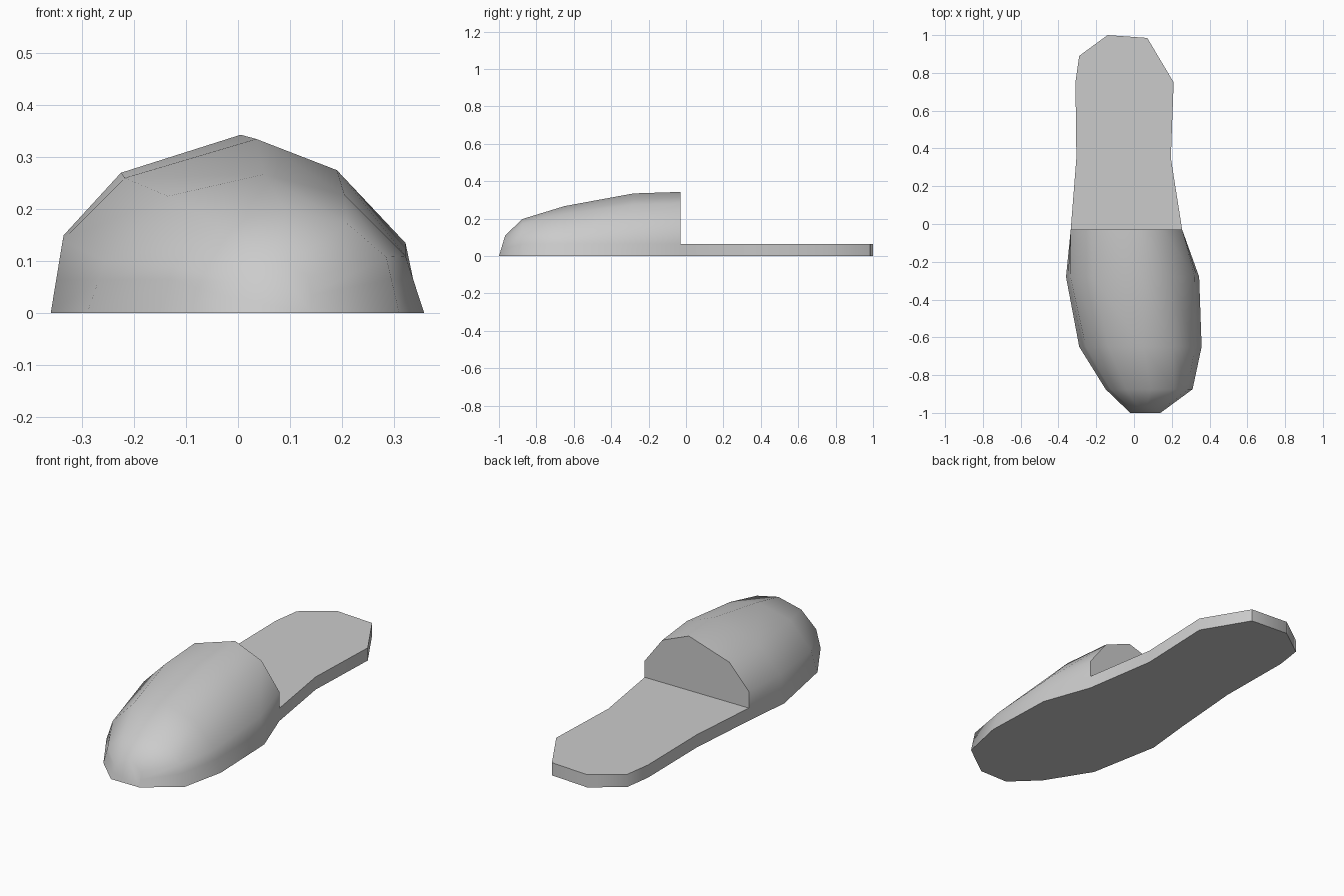
import bpy, bmesh, math

if "Cube" in bpy.data.objects:
    bpy.data.objects.remove(bpy.data.objects["Cube"])

SOLE = 0.065   # sole thickness
BACK = -0.03   # where the upper opens

bm = bmesh.new()


def add_face(verts):
    return bm.faces.new(verts)


# Upper: cross-sections from the opening to the toe, (y, [(x, z) left to right])
sections = [
    (BACK, [(-.335, 0), (-.335, .15), (-.225, .27), (.005, .343), (.155, .282), (.255, .15), (.255, 0)]),
    (-.28, [(-.36, 0), (-.337, .14), (-.218, .26), (.035, .335), (.19, .275), (.322, .135), (.345, 0)]),
    (-.65, [(-.29, 0), (-.255, .10), (-.135, .225), (.05, .267), (.205, .227), (.322, .11), (.358, 0)]),
    (-.875, [(-.15, 0), (-.125, .09), (-.04, .168), (.09, .198), (.21, .172), (.285, .108), (.31, 0)]),
    (-1.0, [(-.02, 0), (-.01, .06), (.02, .095), (.065, .11), (.10, .10), (.135, .07), (.14, 0)]),
]


def sole_point(base, side):
    t = SOLE / side[1]
    return (base[0] + (side[0] - base[0]) * t, SOLE)


rings = []
for y, pts in sections:
    toe = y == -1.0
    if not toe:
        pts = [pts[0], sole_point(pts[0], pts[1])] + pts[1:-1] + [sole_point(pts[-1], pts[-2]), pts[-1]]
    else:
        pts = [pts[0], (-.015, .03)] + pts[1:-1] + [(.138, .035), pts[-1]]
    lean = 0.3 if toe else 0
    rings.append([bm.verts.new((x, y + lean * z, z)) for x, z in pts])

for a, b in zip(rings, rings[1:]):
    n = len(a)
    for i in range(n):
        j = (i + 1) % n
        add_face((a[i], a[j], b[j], b[i]))
add_face(rings[-1])
add_face(rings[0][1:-1])      # flat face above the insole

# Heel half of the sole: open at the front where it joins the upper
heel = [(.195, .35), (.21, .75), (.07, .985), (-.14, 1), (-.29, .89), (-.31, .75), (-.305, .35)]
low = [rings[0][-1]] + [bm.verts.new((x, y, 0)) for x, y in heel] + [rings[0][0]]
top = [rings[0][-2]] + [bm.verts.new((x, y, SOLE)) for x, y in heel] + [rings[0][1]]
for i in range(len(low) - 1):
    add_face((low[i], low[i + 1], top[i + 1], top[i]))
add_face(top)
add_face(low[::-1])

bmesh.ops.recalc_face_normals(bm, faces=bm.faces[:])
mesh = bpy.data.meshes.new("slipper")
bm.to_mesh(mesh)
bm.free()
slipper = bpy.data.objects.new("slipper", mesh)
bpy.context.collection.objects.link(slipper)

# Soft upper and sole wall, crisp sole and opening edges
bpy.context.view_layer.objects.active = slipper
slipper.select_set(True)
bpy.ops.object.shade_smooth_by_angle(angle=math.radians(52))
